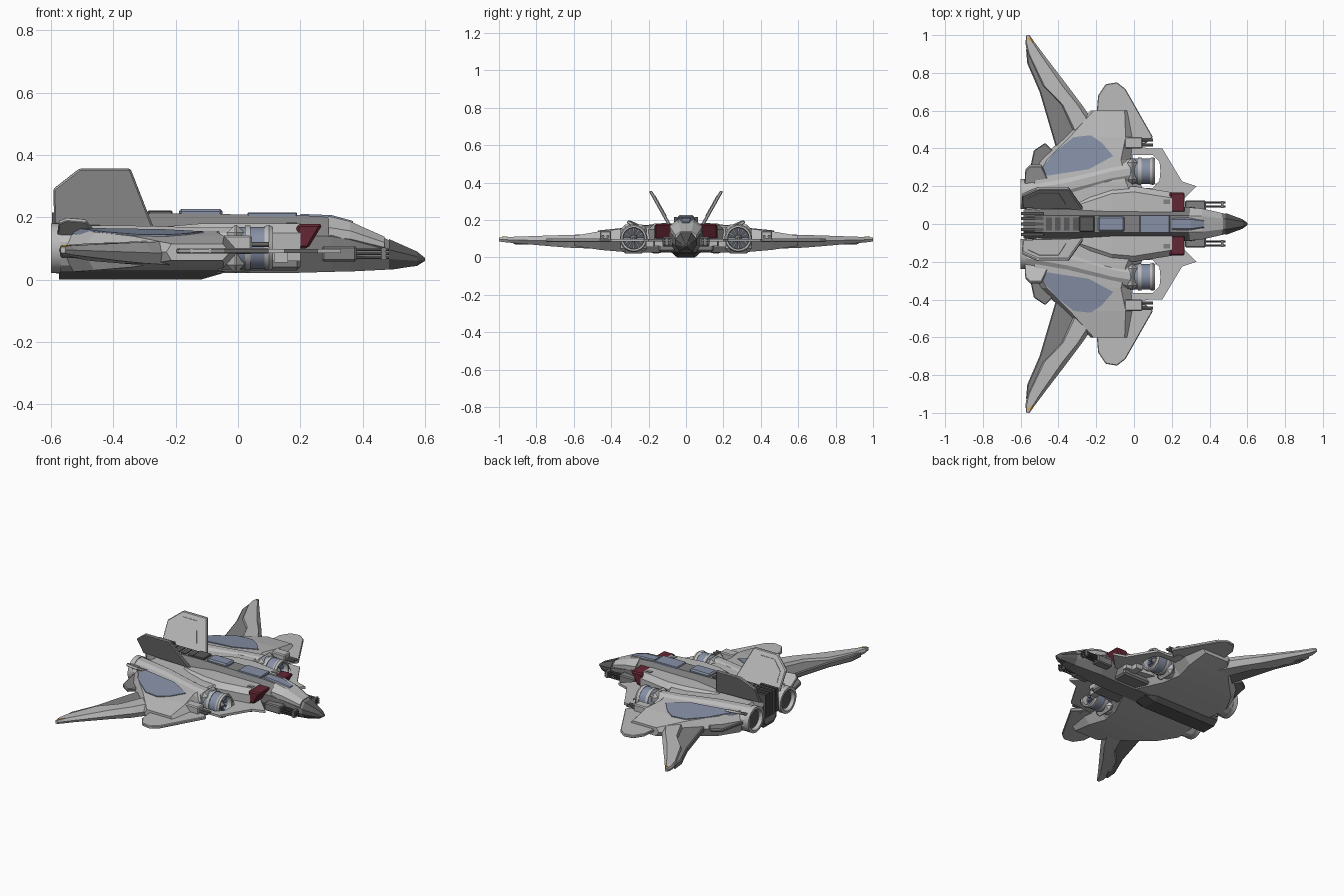
import bpy, bmesh, math
from mathutils import Vector

if "Cube" in bpy.data.objects:
    bpy.data.objects.remove(bpy.data.objects["Cube"])


def colour(name, rgb):
    m = bpy.data.materials.new(name)
    m.diffuse_color = (*rgb, 1)
    m.use_nodes = True
    m.node_tree.nodes["Principled BSDF"].inputs["Base Color"].default_value = m.diffuse_color
    return m


LIGHT = colour("light_grey", (0.50, 0.50, 0.50))
MID = colour("mid_grey", (0.22, 0.22, 0.22))
DARK = colour("dark_grey", (0.10, 0.10, 0.10))
BLUE = colour("blue_grey", (0.24, 0.28, 0.38))
RED = colour("dark_red", (0.13, 0.02, 0.035))
ORANGE = colour("orange", (0.8, 0.35, 0.03))


def finish(name, bm, mat, mirror=True, bevel=0):
    bmesh.ops.recalc_face_normals(bm, faces=bm.faces)
    me = bpy.data.meshes.new(name)
    bm.to_mesh(me)
    bm.free()
    me.materials.append(mat)
    ob = bpy.data.objects.new(name, me)
    bpy.context.collection.objects.link(ob)
    if bevel:
        b = ob.modifiers.new("bevel", 'BEVEL')
        b.width, b.segments = bevel, 1
    if mirror:
        ob.modifiers.new("mirror", 'MIRROR').use_axis = (False, True, False)
    return ob


def loft(name, rings, mat, mirror=True, closed=False):
    """Skin a list of equal-length point rings; closed joins last to first."""
    bm = bmesh.new()
    vs = [[bm.verts.new(p) for p in r] for r in rings]
    n = len(rings[0])
    pairs = list(zip(vs, vs[1:])) + ([(vs[-1], vs[0])] if closed else [])
    for a, b in pairs:
        for i in range(n):
            bm.faces.new((a[i], a[(i + 1) % n], b[(i + 1) % n], b[i]))
    if not closed:
        bm.faces.new(vs[0])
        bm.faces.new(vs[-1])
    return finish(name, bm, mat, mirror)


def plate(name, pts, offset, mat, bevel=0):
    """Extrude a 3D polygon by an offset vector."""
    bm = bmesh.new()
    off = Vector(offset)
    a = [bm.verts.new(p) for p in pts]
    b = [bm.verts.new(Vector(p) + off) for p in pts]
    n = len(pts)
    bm.faces.new(a)
    bm.faces.new(b)
    for i in range(n):
        bm.faces.new((a[i], a[(i + 1) % n], b[(i + 1) % n], b[i]))
    return finish(name, bm, mat, True, bevel)


def box(name, x, y, z, mat, mirror=True, bevel=0):
    bm = bmesh.new()
    bmesh.ops.create_cube(bm, size=1)
    for v in bm.verts:
        v.co = [(r[0] + r[1]) / 2 + c * (r[1] - r[0]) for c, r in zip(v.co, (x, y, z))]
    return finish(name, bm, mat, mirror, bevel)


def circle(x, y, z, r, n):
    return [(x, y + r * math.cos(math.tau * (i + .5) / n), z + r * math.sin(math.tau * (i + .5) / n))
            for i in range(n)]


def lathe(name, profile, y, z, mat, n=24, closed=False):
    """Turn (x, radius) points about an axis parallel to x."""
    ob = loft(name, [circle(x, y, z, r, n) for x, r in profile], mat, True, closed)
    if n > 16:
        ob.data.shade_smooth()
        ob.data.set_sharp_from_angle(angle=math.radians(35))
    return ob


def hull(x, w, zb, zt):
    """Faceted fuselage cross-section."""
    h = zt - zb
    half = [(.5 * w, zt), (w, zt - .35 * h), (w, zb + .35 * h), (.6 * w, zb)]
    return [(x, y, z) for y, z in half] + [(x, -y, z) for y, z in half[::-1]]


def rib(y, xb, xf, zb, zt, back=.08, front=.12):
    """Hexagonal wing section between a trailing and a leading edge."""
    c, m = xf - xb, (zb + zt) / 2
    return [(xb, y, m), (xb + back * c, y, zt), (xf - front * c, y, zt),
            (xf, y, m), (xf - front * c, y, zb), (xb + back * c, y, zb)]


# Fuselage, keel and nose
loft("fuselage", [hull(*s) for s in (
    (-.585, .075, .02, .205), (-.48, .088, .02, .21), (-.2, .088, .02, .212), (.2, .09, .022, .207),
    (.3, .09, .025, .2), (.36, .08, .026, .183), (.5, .05, .033, .12), (.575, .022, .045, .088),
    (.6, .006, .06, .07))], MID, False)
loft("keel", [hull(*s) for s in (
    (-.575, .08, .0, .08), (-.12, .08, .0, .08), (-.05, .07, .02, .07))], DARK, False)
loft("nose_panels", [hull(*s) for s in (
    (.29, .088, .1, .204), (.36, .082, .1, .187), (.47, .057, .085, .138))], LIGHT, False)
loft("nose_tip", [hull(*s) for s in (
    (.485, .058, .032, .13), (.575, .025, .044, .09), (.6, .006, .06, .07))], DARK, False)
loft("canopy", [hull(*s) for s in (
    (.2, .05, .15, .211), (.3, .05, .15, .207), (.37, .03, .14, .188))], BLUE, False)

# Spine details
box("spine_panel_front", (.03, .19), (-.048, .048), (.19, .216), BLUE, False, .004)
box("spine_panel_rear", (-.19, -.05), (-.04, .04), (.19, .227), BLUE, False, .008)
box("spine_grille", (-.29, -.21), (-.042, .042), (.19, .222), DARK, False, .004)
for i in range(4):
    box("spine_slot", (-.465 + .047 * i, -.435 + .047 * i), (-.035, .035), (.2, .216), DARK, False)
for i in range(5):
    y = -.056 + .028 * i
    box("tail_louvre", (-.597, -.48), (y - .008, y + .008), (.07, .216), DARK, False)

# Wing-root body, shoulder blocks and red intakes
loft("wing_root", [rib(*s) for s in (
    (.05, -.57, .12, .025, .16), (.22, -.575, .03, .025, .162), (.34, -.5, -.01, .03, .153),
    (.46, -.37, .0, .04, .14), (.6, -.23, -.025, .062, .115))], LIGHT)
loft("shoulder", [[(x, .05, .06), (x, o, .06), (x, o, .15), (x, o - .03, t), (x, .05, t)]
                  for x, o, t in ((-.3, .13, .165), (-.12, .19, .18), (.0, .2, .18), (.2, .168, .18))], LIGHT)
plate("red_intake", [(.19, .06, .178), (.272, .06, .178), (.225, .06, .1), (.18, .06, .1)],
      (0, .108, 0), RED, .008)
box("intake_lower_body", (.0, .2), (.05, .15), (.03, .1), MID, True, .01)
box("side_vent", (.115, .16), (.15, .215), (.055, .09), LIGHT)
box("shoulder_hatch", (.155, .19), (.105, .13), (.17, .183), MID)

# Blue panel on the wing root
plate("blue_panel", [(x, y, .169 - .1 * (y - .22)) for x, y in (
    (-.53, .245), (-.42, .38), (-.32, .46), (-.23, .47), (-.17, .43), (-.11, .36), (-.24, .29))],
    (0, 0, -.02), BLUE)

# Outer flap and front strake, notched around the engine
plate("outer_flap", [(x, y, .083) for x, y in (
    (-.2, .56), (-.19, .68), (-.15, .74), (-.09, .75), (-.045, .715), (.1, .46), (.03, .4), (-.1, .4))],
    (0, 0, .018), LIGHT, .004)
plate("front_strake", [(x, y, .085) for x, y in (
    (-.02, .42), (.08, .4), (.15, .4), (.255, .225), (.33, .2), (.22, .09), (0, .09), (0, .19),
    (.1, .19), (.135, .23), (.14, .28), (.135, .33), (.1, .365), (-.02, .365))], (0, 0, .014), LIGHT)

# Swept outer wing, dark trailing flap and tip marker
loft("outer_wing", [rib(*s, .12, .2) for s in (
    (.45, -.31, -.15, .045, .125), (.63, -.39, -.275, .052, .12), (.73, -.49, -.35, .06, .117),
    (.9, -.565, -.48, .075, .111), (.96, -.575, -.525, .08, .109), (1.0, -.57, -.553, .085, .105))], LIGHT)
plate("trailing_flap", [(x, y, .07) for x, y in (
    (-.572, .93), (-.565, .85), (-.5, .7), (-.4, .36), (-.25, .48), (-.34, .64), (-.45, .74), (-.54, .9))],
    (0, 0, .034), MID, .006)
plate("tip_marker", [(-.565, .985, .09), (-.55, .985, .09), (-.535, .955, .09)], (0, 0, .021), ORANGE)

# Engine nacelle with front fan and rear nozzle
loft("nacelle", [circle(x, y, .1, r, 12) for x, y, r in (
    (-.58, .16, .078), (-.35, .2, .076), (-.12, .26, .07), (.0, .28, .07))], LIGHT)
box("engine_mount", (-.035, .02), (.21, .35), (.022, .176), LIGHT, True, .025)
lathe("engine_cowl", [(-.02, .068), (.09, .068), (.09, .056), (-.02, .056)], .28, .102, BLUE, 24, True)
lathe("engine_lip", [(.085, .07), (.1, .074), (.112, .068), (.112, .058), (.085, .055)], .28, .102, LIGHT, 24, True)
lathe("engine_band", [(.022, .066), (.022, .072), (.04, .072), (.04, .066)], .28, .102, LIGHT, 24, True)
lathe("fan_backing", [(.0, .058), (.045, .058)], .28, .102, DARK)
lathe("fan_hub", [(.04, .02), (.08, .018), (.1, .006)], .28, .102, MID)
for i in range(12):
    a = math.tau * i / 12
    d, t = Vector((0, math.cos(a), math.sin(a))), Vector((0, -math.sin(a), math.cos(a)))
    c = Vector((.06, .28, .102))
    plate("fan_blade", [c + d * .012 - t * .003, c + d * .058 - t * .006,
                        c + d * .058 + t * .006, c + d * .012 + t * .003], (.02, 0, 0), BLUE)
lathe("rear_nozzle", [(-.57, .08), (-.6, .08), (-.6, .064), (-.578, .055), (-.57, .055)], .16, .1, LIGHT, 24, True)
lathe("nozzle_core", [(-.57, .058), (-.583, .05), (-.586, .03)], .16, .1, DARK)

# Canted tail fins with inset side panel, upper finlets and tailplanes
lean = lambda x, z, o=0: (x, .088 + (z - .19) * .56 + o, z)
plate("tail_fin", [lean(*p) for p in (
    (-.59, .18), (-.593, .292), (-.51, .357), (-.345, .357), (-.27, .165))], (0, .018, -.003), LIGHT, .005)
plate("fin_panel", [lean(*p, -.003) for p in (
    (-.56, .22), (-.56, .28), (-.5, .33), (-.4, .33), (-.36, .22))], (0, .008, 0), LIGHT)
plate("finlet", [(-.58, .2, .15), (-.575, .28, .19), (-.55, .305, .2), (-.49, .305, .195), (-.45, .22, .15)],
      (0, .012, -.012), LIGHT, .003)
plate("tailplane", [(x, y, .09) for x, y in (
    (-.57, .2), (-.53, .39), (-.47, .43), (-.4, .36), (-.42, .2))], (0, 0, .02), MID, .005)

# Nose guns and wing cannons
box("nose_gun_mount", (.27, .38), (.07, .125), (.058, .108), MID, True, .006)
for y in (.092, .114):
    for z in (.07, .083, .096):
        lathe("nose_gun_barrel", [(.37, .005), (.485, .005)], y, z, DARK, 8)
box("nose_gun_clamp", (.46, .475), (.084, .122), (.063, .103), MID)
box("wing_cannon_mount", (-.05, .045), (.4, .46), (.082, .142), LIGHT, True, .006)
for y in (.418, .444):
    lathe("wing_cannon_barrel", [(.03, .008), (.1, .008)], y, .112, MID, 10)
